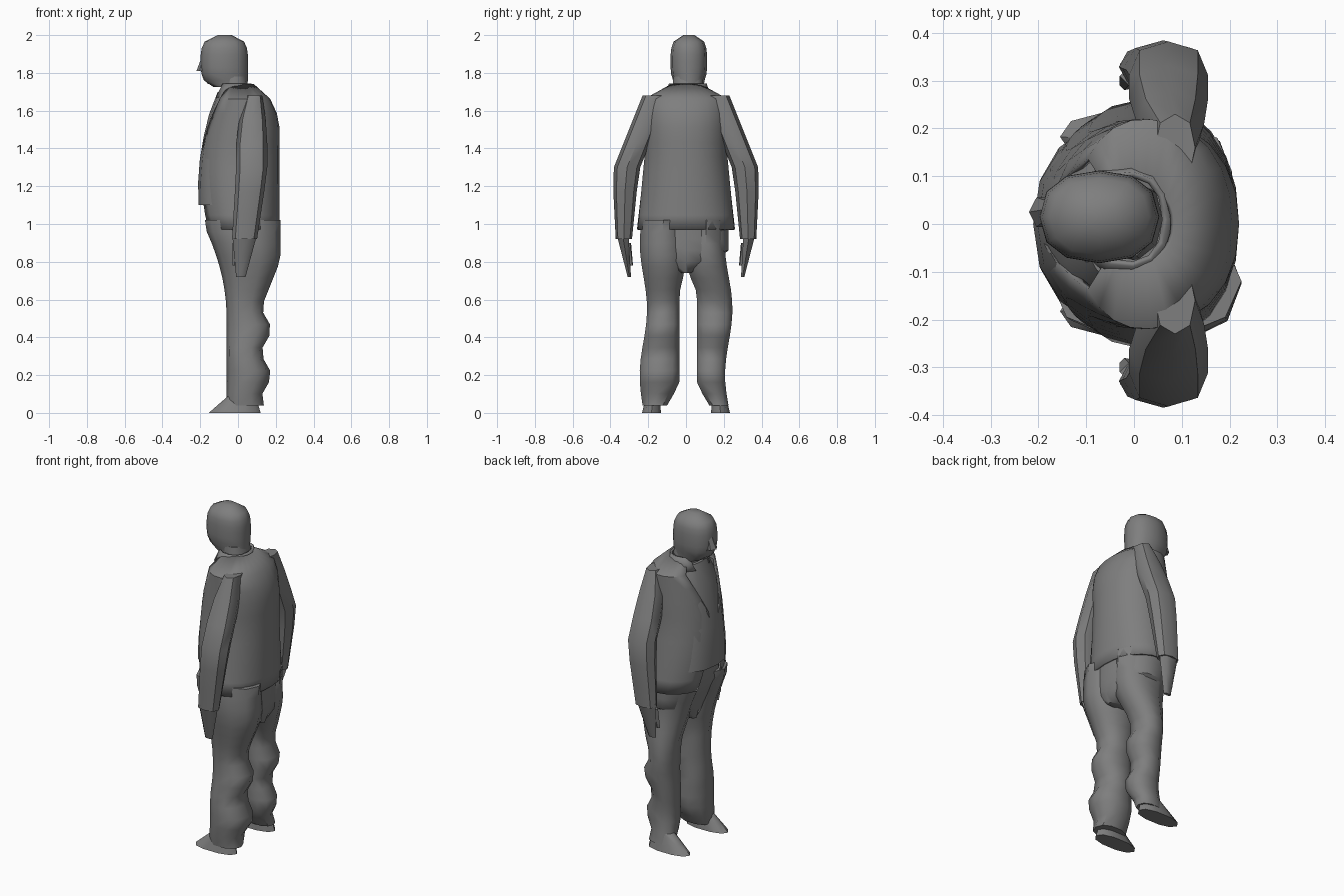
import bpy, bmesh, math
from mathutils import Matrix

cube = bpy.data.objects.get("Cube")
if cube:
    bpy.data.objects.remove(cube)

grey = bpy.data.materials.new("mid_grey")
grey.use_nodes = True
shade = (.21, .21, .21, 1)
grey.diffuse_color = shade
grey.node_tree.nodes["Principled BSDF"].inputs["Base Color"].default_value = shade


def add_object(name, bm):
    bmesh.ops.recalc_face_normals(bm, faces=bm.faces)
    mesh = bpy.data.meshes.new(name)
    bm.to_mesh(mesh)
    bm.free()
    mesh.materials.append(grey)
    obj = bpy.data.objects.new(name, mesh)
    bpy.context.collection.objects.link(obj)
    bpy.ops.object.select_all(action="DESELECT")
    obj.select_set(True)
    bpy.context.view_layer.objects.active = obj
    bpy.ops.object.shade_smooth_by_angle(angle=math.radians(45))
    return obj


def rounded(value, squareness):
    return math.copysign(abs(value) ** (2 / squareness), value)


def loft(name, top, bottom, steps, section, sides=10, squareness=2.3,
         opening=None, mirror=False):
    """Skin level rings from top to bottom. section(z) gives the front, back,
    low-y and high-y limits; opening(z) is the half angle left open in front."""
    bm = bmesh.new()
    rows = []
    for step in range(steps + 1):
        z = top + (bottom - top) * step / steps
        front, back, low, high = section(z)
        gap = opening(z) if opening else 0
        row = []
        for k in range(sides + 1 if opening else sides):
            angle = math.pi + gap + k / sides * 2 * (math.pi - gap)
            across = rounded(math.cos(angle), squareness)
            along = rounded(math.sin(angle), squareness)
            row.append(bm.verts.new(((front + back + across * (back - front)) / 2,
                                     (low + high + along * (high - low)) / 2, z)))
        rows.append(row)
    for upper, lower in zip(rows, rows[1:]):
        for k in range(sides):
            j = (k + 1) % len(upper)
            bm.faces.new((upper[k], upper[j], lower[j], lower[k]))
    if not opening:
        bm.faces.new(rows[0])
        bm.faces.new(rows[-1])
    if mirror:
        bmesh.ops.transform(bm, matrix=Matrix.Scale(-1, 4, (0, 1, 0)), verts=bm.verts)
    return add_object(name, bm)


def taper(name, top, bottom, start, end, steps=2, **options):
    """Loft whose limits change evenly from start to end."""
    def section(z):
        t = (top - z) / (top - bottom)
        return [a + (b - a) * t for a, b in zip(start, end)]
    return loft(name, top, bottom, steps, section, **options)


def above(z, level):
    return max(0, z - level)


def below(z, level):
    return max(0, level - z)


# Head: domed crown, flat nape and a chin that cuts back to the neck
def head_section(z):
    height = abs(z - 1.86) / .14
    size = max(.3, (1 - min(1, height) ** 3) ** (1 / 3))
    nape = size if z > 1.86 else 1 - below(z, 1.8) / 4
    width = .097 * (size if z > 1.86 else max(size, .8))
    return -.07 - .128 * size, -.07 + .123 * nape, .015 - width, .015 + width


loft("head", 2, 1.725, 8, head_section, sides=12)
taper("nose", 1.89, 1.81, (-.19, -.15, .01, .05), (-.22, -.15, -.01, .06), sides=6)
taper("chin", 1.81, 1.74, (-.195, -.1, -.03, .08), (-.16, -.08, -.01, .06), sides=8)
taper("neck", 1.78, 1.64, (-.08, .045, -.07, .09), (-.1, .07, -.08, .1))


# Jacket with sloping shoulders, a full belly and an open front
def torso_section(z):
    t = (1.74 - z) / .77
    front = -.07 - .13 * math.sin(2.4 * t) ** .6
    back = .085 + .135 * min(1, 2 * math.sqrt(t))
    width = .08 + .14 * min(1, 11 * t) + .08 * above(t, .5)
    return front, back, -width, width


def shirt_section(z):
    front, back, low, high = torso_section(z)
    return front - .04 * below(z, 1.5), back - .03, low + .03, high - .03


def jacket_opening(z):
    return .12 + 2 * above(z, 1.4) + .7 * below(z, 1.4)


loft("shirt", 1.7, 1.1, 5, shirt_section, sides=16)
jacket = loft("jacket", 1.74, .97, 10, torso_section, sides=20, squareness=2.15,
              opening=jacket_opening)
collar = taper("collar", 1.745, 1.67, (-.1, .07, -.09, .11), (-.13, .1, -.12, .13),
               opening=lambda z: .5 + 3 * above(z, 1.67))
for cloth in (jacket, collar):
    solid = cloth.modifiers.new("thickness", "SOLIDIFY")
    solid.thickness = .012
    solid.offset = -1

# Arms bend outward to the elbow, then hang straight
ELBOW = 1.28


def sleeve_section(z):
    raised, lowered = above(z, ELBOW), below(z, ELBOW)
    shoulder = .3 * above(z, 1.5)
    return (-.01 - .06 * lowered + shoulder, .155 - .15 * lowered - shoulder / 2,
            .25 - .4 * raised + .1 * lowered, .39 - .4 * raised - .05 * lowered)


for side, flip in (("right", False), ("left", True)):
    loft(side + "_sleeve", 1.68, .92, 6, sleeve_section, sides=8, mirror=flip)
    taper(side + "_hand", .94, .72, (-.03, .1, .3, .37), (-.01, .04, .29, .31),
          sides=6, mirror=flip)
    taper(side + "_thumb", .9, .78, (-.03, .03, .29, .33), (-.03, 0, .28, .3),
          sides=5, mirror=flip)


# Trousers: the rear outline folds behind the knee and calf
def trouser_depth(z):
    front = -min(.165, .05 + .5 * above(z, .5) ** 2)
    folds = .025 * math.cos(26 * (min(z, .56) - .2))
    return front, .14 + folds + .4 * min(.25, above(z, .56))


def seat_section(z):
    front, back = trouser_depth(z)
    width = .23 - 2 * below(z, .84)
    return front + .01, back - .01, -width, width


def leg_section(swing):
    def section(z):
        front, back = trouser_depth(z)
        gap = .043 + .6 * swing
        inner = gap * min(1, 8 * below(z, .76)) + .6 * below(z, .15)
        outer = .23 - swing * math.cos(9 * (z - .2))
        return front + swing / 2, back - swing / 2, inner, outer
    return section


loft("trouser_seat", 1.1, .74, 6, seat_section, sides=14)
for side, flip, swing in (("right", False, .02), ("left", True, -.02)):
    loft(side + "_trouser_leg", 1.02, .04, 16, leg_section(swing), mirror=flip)
    taper(side + "_shoe", .1, 0, (-.04, .09, .14, .21), (-.155, .12, .13, .235),
          mirror=flip)
